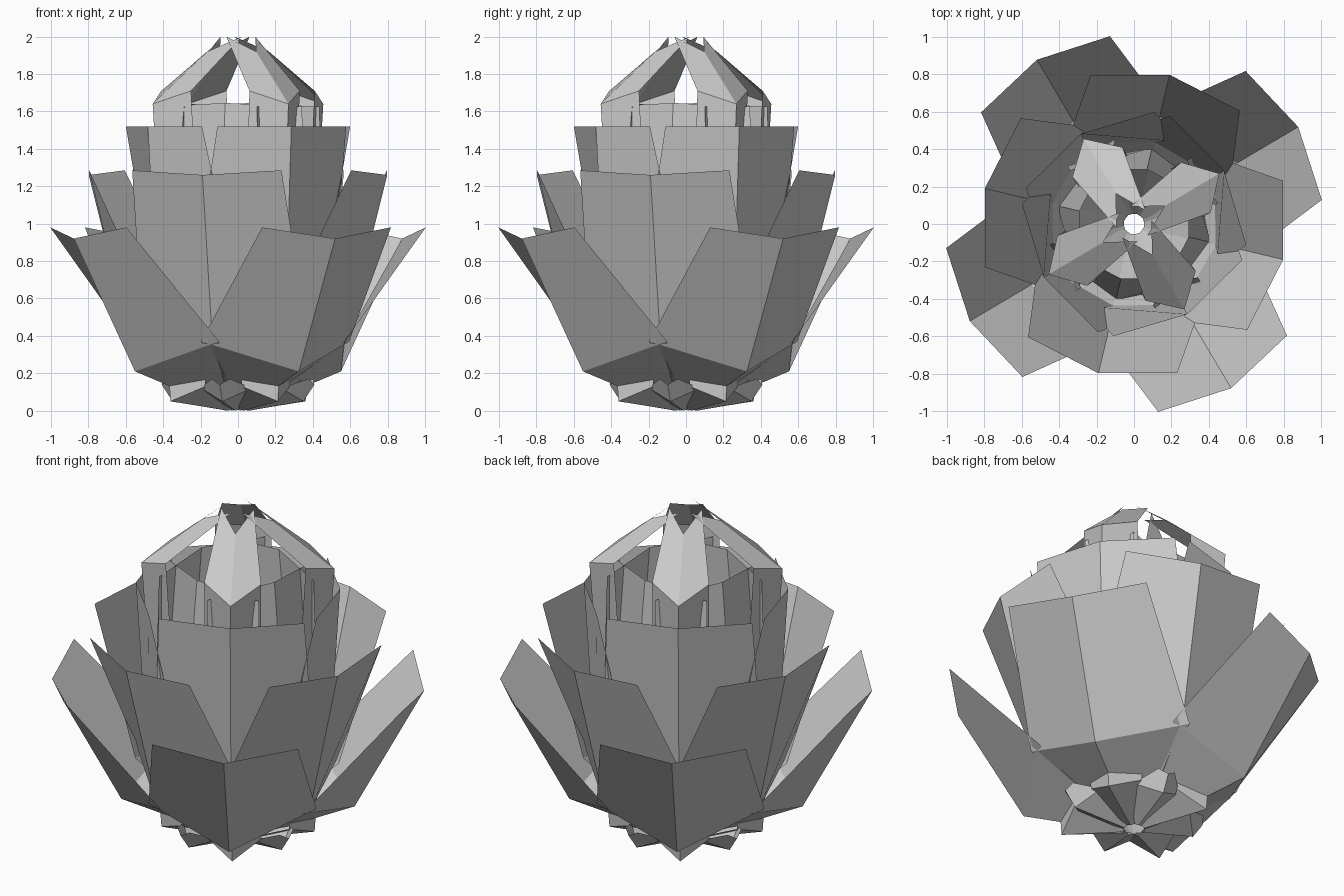
import bpy, math

if "Cube" in bpy.data.objects:
    bpy.data.objects.remove(bpy.data.objects["Cube"])

# Every petal is two strips folded along a centre line.
# Row: (centre radius, centre height, side radius, half width, side height)
BASE = (0.06, 0.0, 0.03, 0.06, 0.02)
A, B = -59.4, -103.4   # alternating directions of the layers

LAYERS = {
    "outer_petal": (A, [BASE, (0.64, 0.21, 0.39, 0.46, 0.37),
                        (1.02, 0.92, 0.93, 0.40, 0.98)]),
    "second_petal": (B, [BASE, (0.59, 0.36, 0.34, 0.45, 0.50),
                         (0.82, 1.26, 0.72, 0.41, 1.285)]),
    "third_petal": (A, [BASE, (0.50, 0.50, 0.25, 0.44, 0.58),
                        (0.56, 1.52, 0.46, 0.40, 1.52)]),
    "inner_petal": (B, [BASE, (0.42, 0.40, 0.22, 0.42, 0.50),
                        (0.30, 1.645, 0.20, 0.40, 1.625)]),
    "bud_petal": (A, [BASE, (0.42, 0.05, 0.29, 0.15, 0.13),
                      (0.53, 1.64, 0.384, 0.156, 1.71),
                      (0.19, 1.92, 0.03, 0.09, 2.0)]),
    "lower_sepal": (B, [BASE, (0.36, 0.05, 0.27, 0.14, 0.12),
                        (0.42, 0.14, 0.40, 0.05, 0.17)]),
}


def petal(name, angle, rows):
    ca, sa = math.cos(angle), math.sin(angle)

    def place(r, side, z):
        return (r * ca - side * sa, r * sa + side * ca, z)

    verts, faces = [], []
    for cr, cz, sr, w, sz in rows:
        verts += [place(sr, -w, sz), place(cr, 0, cz), place(sr, w, sz)]
    for i in range(len(rows) - 1):
        for j in range(2):
            a = i * 3 + j
            faces.append((a, a + 1, a + 4, a + 3))
    mesh = bpy.data.meshes.new(name)
    mesh.from_pydata(verts, [], faces)
    mesh.update()
    bpy.context.collection.objects.link(bpy.data.objects.new(name, mesh))


# Four petals around the axis for each layer
for name, (start, rows) in LAYERS.items():
    for k in range(4):
        petal(f"{name}_{k + 1}", math.radians(start + 90 * k), rows)
